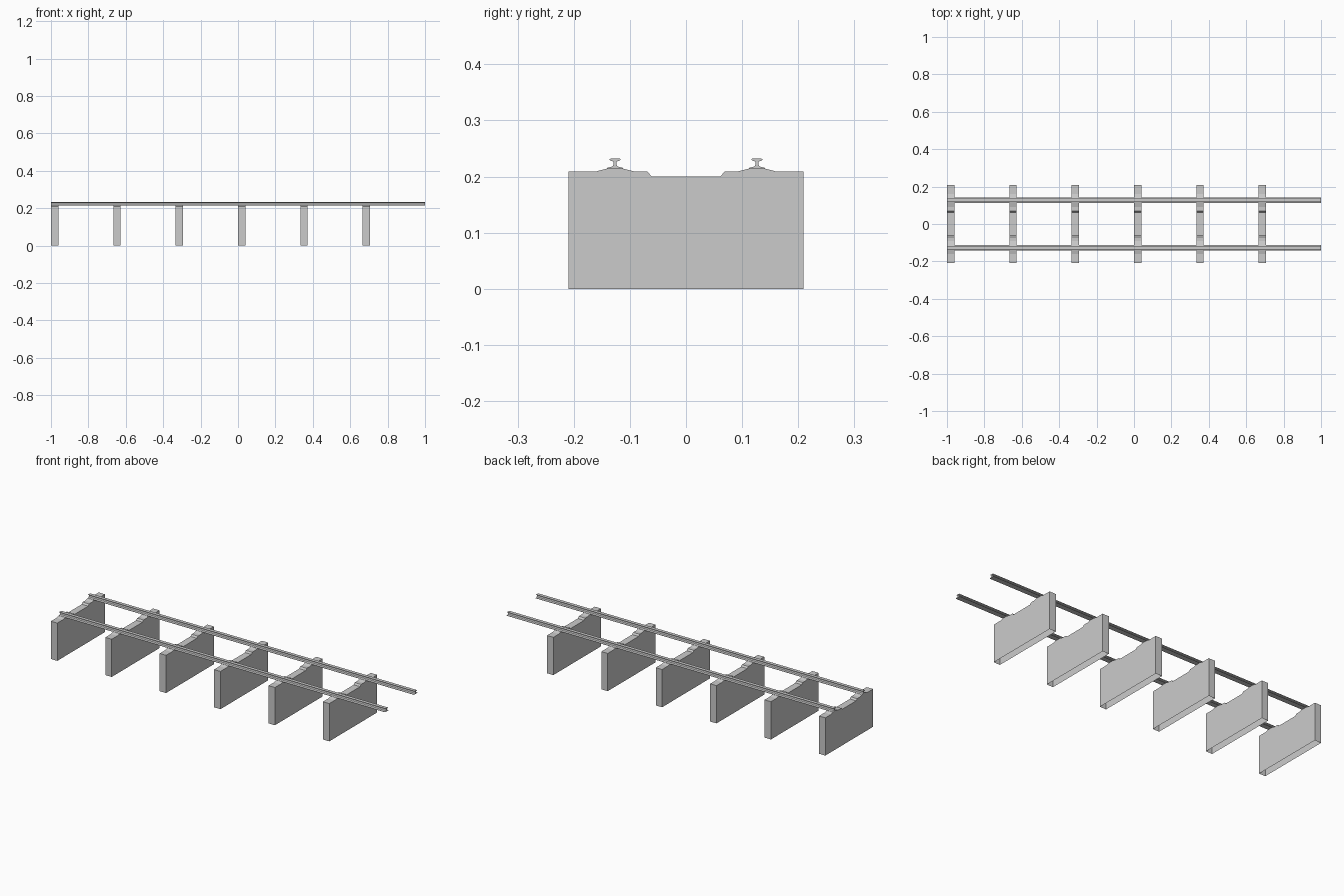
import bpy
import bmesh

cube = bpy.data.objects.get("Cube")
if cube:
    bpy.data.objects.remove(cube, do_unlink=True)

# Single material
grey = bpy.data.materials.new("light grey")
grey.use_nodes = True
colour = (0.6, 0.6, 0.6, 1)
grey.diffuse_color = colour
grey.node_tree.nodes["Principled BSDF"].inputs["Base Color"].default_value = colour


def extrude_profile(name, profile, x_start, length, open_bottom=False):
    """Extrude a (y, z) outline along x."""
    bm = bmesh.new()
    outline = bm.faces.new([bm.verts.new((x_start, y, z)) for y, z in profile])
    grown = bmesh.ops.extrude_face_region(bm, geom=[outline], use_keep_orig=True)
    moved = [g for g in grown["geom"] if isinstance(g, bmesh.types.BMVert)]
    bmesh.ops.translate(bm, vec=(length, 0, 0), verts=moved)
    bmesh.ops.recalc_face_normals(bm, faces=bm.faces)
    if open_bottom:
        base = [f for f in bm.faces if f.calc_center_median().z < 0.001]
        bmesh.ops.delete(bm, geom=base, context='FACES')
    mesh = bpy.data.meshes.new(name)
    bm.to_mesh(mesh)
    bm.free()
    mesh.materials.append(grey)
    obj = bpy.data.objects.new(name, mesh)
    bpy.context.collection.objects.link(obj)
    return obj


def mirrored(half, centre=0.0):
    """Close a half outline by reflecting it about y = centre."""
    right = [(centre + y, z) for y, z in half]
    left = [(centre - y, z) for y, z in reversed(half)]
    return right + left


# Sleepers: raised rail seats, dipped middle, hollow underneath
sleeper_half = [(0.209, 0), (0.209, 0.209), (0.161, 0.209), (0.14, 0.2145),
                (0.113, 0.2145), (0.092, 0.209), (0.069, 0.209), (0.061, 0.2)]
for i in range(6):
    extrude_profile(f"sleeper_{i + 1}", mirrored(sleeper_half),
                    -1 + i / 3, 0.039, open_bottom=True)

# Rails: wide foot, thin web, flat head
rail_half = [(0.0145, 0.2135), (0.0145, 0.2155), (0.0045, 0.218),
             (0.003, 0.221), (0.003, 0.2265), (0.0095, 0.2295),
             (0.0095, 0.2315), (0.007, 0.2322)]
for side, y in (("front", -0.1265), ("back", 0.1265)):
    extrude_profile(f"{side}_rail", mirrored(rail_half, y), -1, 2)
